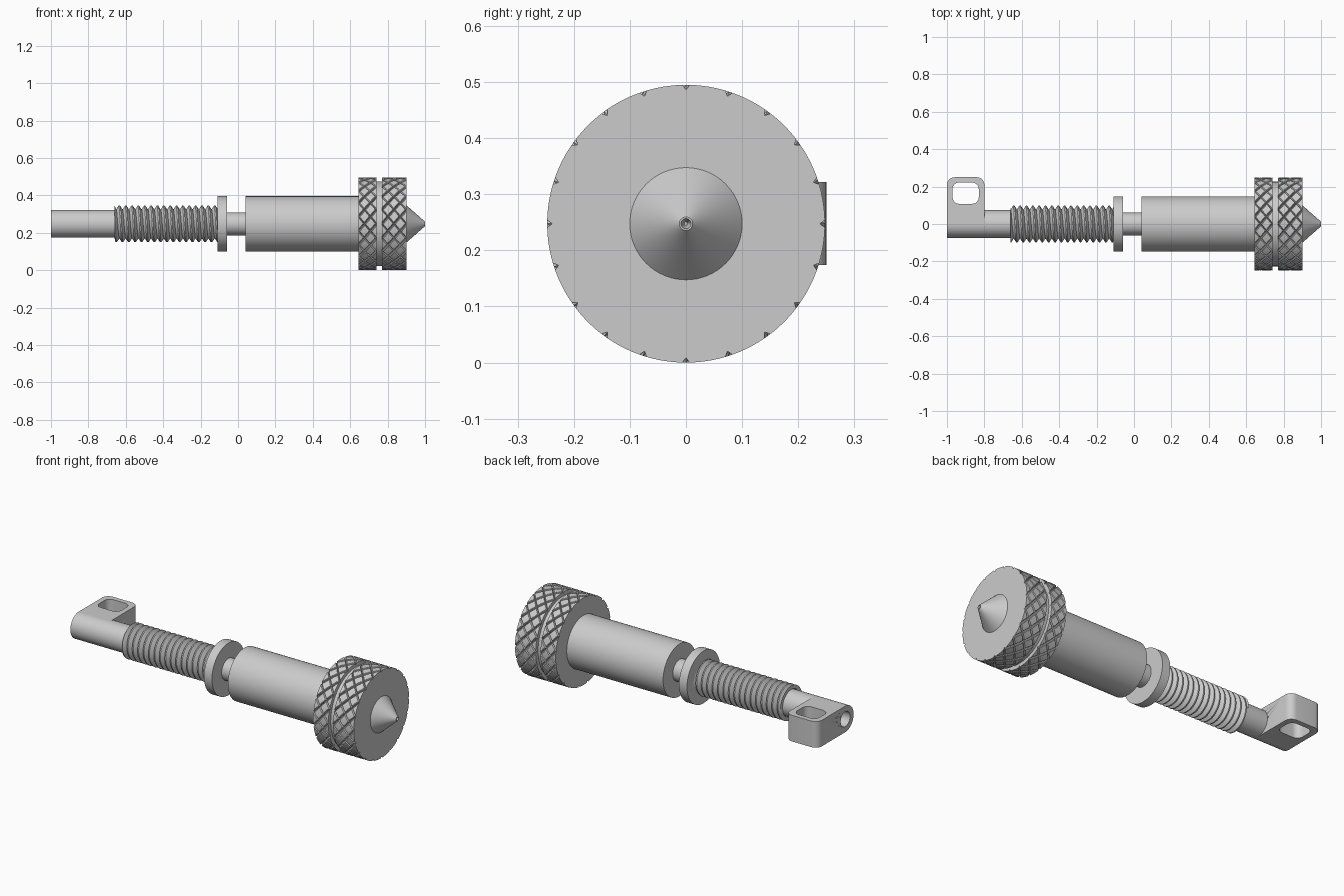
import bpy, bmesh, math

if "Cube" in bpy.data.objects:
    bpy.data.objects.remove(bpy.data.objects["Cube"])

CZ = 0.2475          # height of the long axis
TAU = 2 * math.pi


def finish(name, bm, angle=30, recalc=True):
    if recalc:
        bmesh.ops.recalc_face_normals(bm, faces=bm.faces)
    me = bpy.data.meshes.new(name)
    bm.to_mesh(me)
    bm.free()
    ob = bpy.data.objects.new(name, me)
    bpy.context.collection.objects.link(ob)
    bpy.ops.object.select_all(action='DESELECT')
    ob.select_set(True)
    bpy.context.view_layer.objects.active = ob
    bpy.ops.object.shade_smooth_by_angle(angle=math.radians(angle))
    return ob


def polar(x, r, a):
    return (x, r * math.cos(a), CZ + r * math.sin(a))


def lathe(name, profile, n=64):
    """Solid turned around the x axis from (x, radius) points."""
    bm = bmesh.new()
    rings = [[bm.verts.new(polar(x, r, TAU * j / n)) for j in range(n)] for x, r in profile]
    for a, b in zip(rings, rings[1:]):
        for j in range(n):
            k = (j + 1) % n
            bm.faces.new((a[j], a[k], b[k], b[j]))
    bm.faces.new(rings[0])
    bm.faces.new(rings[-1])
    return finish(name, bm)


def knurled_disc(name, x0, x1, r, depth=0.009, starts=20, length=0.065, sub=12):
    """Disc whose rim carries crossed helical grooves forming diamonds."""
    bm = bmesh.new()
    n, m = starts * sub, round((x1 - x0) / length * sub)
    low = lambda i, j: (i + j) % sub == 0 or (i - j) % sub == 0
    rings = [[bm.verts.new(polar(x1 - (x1 - x0) * i / m, r - depth * low(i, j), TAU * j / n))
              for j in range(n)] for i in range(m + 1)]
    for i in range(m):
        for j in range(n):
            k = (j + 1) % n
            a, b, c, d = rings[i][j], rings[i][k], rings[i + 1][k], rings[i + 1][j]
            # split each cell along the groove
            if low(i, j) and low(i + 1, j + 1):
                tris = ((a, b, c), (a, c, d))
            else:
                tris = ((a, b, d), (b, c, d))
            for t in tris:
                bm.faces.new(t)
    bm.faces.new(rings[0])
    bm.faces.new(rings[-1])
    return finish(name, bm, 20)


def helix_thread(name, x0, x1, root, crest, pitch, n=48):
    """Continuous helical ridge, trimmed flat at both ends."""
    bm = bmesh.new()
    prof = [(0, root), (0.4, crest), (0.6, crest), (1, root)]
    steps = int(((x1 - x0) / pitch + 1) * n)
    rows = []
    for i in range(steps + 1):
        base = x0 + pitch * (i / n - 1)
        rows.append([bm.verts.new(polar(min(max(base + pitch * t, x0), x1), r, TAU * i / n))
                     for t, r in prof])
    for p, q in zip(rows, rows[1:]):
        for k in range(3):
            bm.faces.new((p[k], q[k], q[k + 1], p[k + 1]))
    return finish(name, bm, 30, False)


def rounded_prism(name, x0, x1, y0, y1, z0, z1, radii, seg=8):
    """Rounded rectangle in plan, extruded in z; radii for corners ++, -+, --, +-."""
    bm = bmesh.new()
    pts = []
    for q, (x, y, sx, sy) in enumerate(((x1, y1, -1, -1), (x0, y1, 1, -1),
                                        (x0, y0, 1, 1), (x1, y0, -1, 1))):
        r = radii[q]
        for s in range(seg + 1 if r else 1):
            a = (q + s / seg) * TAU / 4
            pts.append((x + sx * r + r * math.cos(a), y + sy * r + r * math.sin(a)) if r else (x, y))
    lo = [bm.verts.new((x, y, z0)) for x, y in pts]
    hi = [bm.verts.new((x, y, z1)) for x, y in pts]
    for j in range(len(pts)):
        k = (j + 1) % len(pts)
        bm.faces.new((lo[j], lo[k], hi[k], hi[j]))
    bm.faces.new(lo)
    bm.faces.new(hi)
    return finish(name, bm)


def cut(ob, cutter):
    mod = ob.modifiers.new("cut", 'BOOLEAN')
    mod.operation, mod.solver, mod.object = 'DIFFERENCE', 'EXACT', cutter
    bpy.context.view_layer.objects.active = ob
    bpy.ops.object.modifier_apply(modifier=mod.name)
    bpy.data.objects.remove(cutter, do_unlink=True)


# Rod with a blind bore in its free end
R = 0.074
lathe("rod", [(-0.7, 0.042), (-1, 0.042), (-1, R), (-0.65, R), (-0.12, R), (-0.12, 0.05)])

# Side lug with a rounded window, opened up around the bore
lug = rounded_prism("side_lug", -1, -0.8, 0, 0.25, CZ - R, CZ + R, (0.04, 0.04, 0, 0))
cut(lug, rounded_prism("window_cutter", -0.97, -0.83, 0.108, 0.222, 0, 0.5, (0.035,) * 4))
cut(lug, lathe("bore_cutter", [(-1.1, 0.044), (-0.7, 0.044)]))

# Screw thread
helix_thread("thread", -0.66, -0.105, 0.077, 0.098, 0.034)

# Collar, thin neck and main barrel
lathe("collar", [(-0.11, 0.148), (-0.06, 0.148)])
lathe("neck", [(-0.08, 0.061), (0.06, 0.061)])
lathe("barrel", [(0.04, 0.148), (0.66, 0.148)], 96)

# Knurled knob in two bands with a plain groove between
knurled_disc("knob_band_inner", 0.645, 0.74, CZ)
knurled_disc("knob_band_outer", 0.77, 0.90, CZ)
lathe("knob_groove", [(0.735, 0.226), (0.775, 0.226)], 96)

# Pointed tip with a tiny pilot hole
lathe("tip", [(0.89, 0.1), (0.90, 0.1), (1.0, 0.012), (1.0, 0.009), (0.975, 0.003)])
